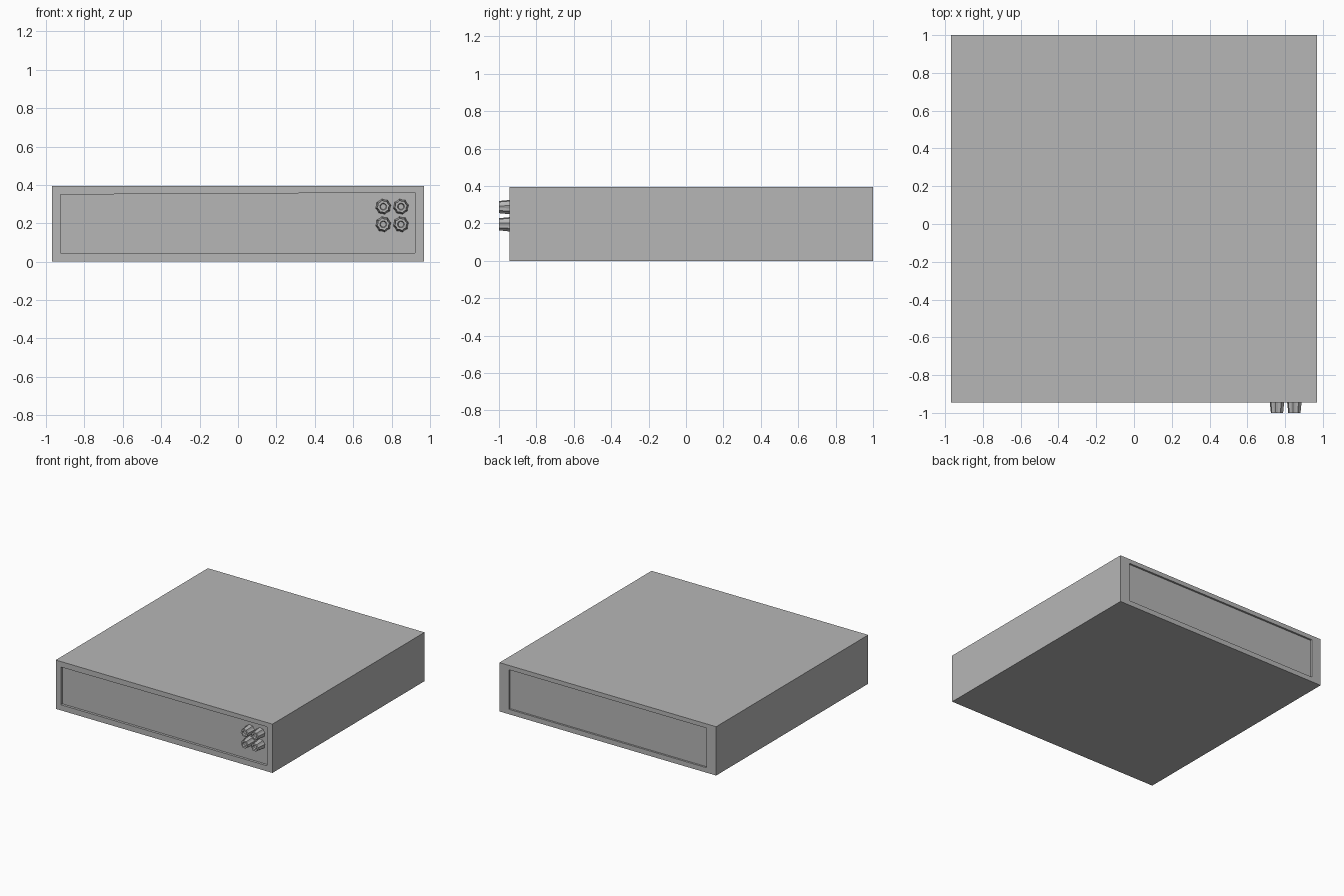
import bpy, bmesh, math
from mathutils import Vector

cube = bpy.data.objects.get("Cube")
if cube:
    bpy.data.objects.remove(cube, do_unlink=True)

grey = bpy.data.materials.new("plain grey")
grey.use_nodes = True
grey.diffuse_color = (0.47, 0.47, 0.47, 1)
grey.node_tree.nodes["Principled BSDF"].inputs["Base Color"].default_value = grey.diffuse_color

HALF_W, FRONT, BACK, TOP = 0.97, -0.945, 1.0, 0.395
RECESS = 0.02


def finish(bm, name):
    bmesh.ops.recalc_face_normals(bm, faces=bm.faces)
    mesh = bpy.data.meshes.new(name)
    bm.to_mesh(mesh)
    bm.free()
    mesh.materials.append(grey)
    obj = bpy.data.objects.new(name, mesh)
    bpy.context.collection.objects.link(obj)
    return obj


def sink_panel(bm, side, left, right, low, high_left, high_right, depth):
    """Inset the front (-1) or back (+1) face to a given outline and push it in."""
    face = next(f for f in bm.faces if f.normal.y * side > 0.9)
    bmesh.ops.inset_individual(bm, faces=[face], thickness=0.03)
    for v in face.verts:
        is_left, is_low = v.co.x < 0, v.co.z < TOP / 2
        v.co.x = left if is_left else right
        v.co.z = low if is_low else (high_left if is_left else high_right)
    inner = bmesh.ops.extrude_discrete_faces(bm, faces=[face])["faces"][0]
    for v in inner.verts:
        v.co.y -= side * depth


# Casing with a shallow panel sunk into the front and the back
bm = bmesh.new()
bmesh.ops.create_cube(bm, size=1)
for v in bm.verts:
    v.co = Vector((v.co.x * 2 * HALF_W,
                   FRONT if v.co.y < 0 else BACK,
                   (v.co.z + 0.5) * TOP))
bm.normal_update()
sink_panel(bm, -1, -0.925, 0.922, 0.045, 0.35, 0.36, RECESS)
bm.normal_update()
sink_panel(bm, 1, -0.885, 0.885, 0.04, 0.36, 0.36, 0.015)
finish(bm, "casing")


def make_knob(name, x, z):
    """Fluted, tapering knob with a dished tip, pointing forward."""
    bm = bmesh.new()
    sides = 16
    base = FRONT + RECESS
    # y, ridge radius, groove radius
    sections = [(base, 0.041, 0.036), (-1.0, 0.033, 0.028),
                (-1.0, 0.018, 0.018), (-0.988, 0.014, 0.014)]
    rings = []
    for y, ridge, groove in sections:
        ring = []
        for i in range(sides):
            a = math.tau * (i + 0.5) / sides
            r = groove if i % 2 else ridge
            ring.append(bm.verts.new((x + r * math.cos(a), y, z + r * math.sin(a))))
        rings.append(ring)
    for a, b in zip(rings, rings[1:]):
        for i in range(sides):
            j = (i + 1) % sides
            bm.faces.new((a[i], a[j], b[j], b[i]))
    bm.faces.new(rings[0])
    bm.faces.new(rings[-1])
    finish(bm, name)


# Two by two cluster of connectors
for row, z in (("lower", 0.195), ("upper", 0.287)):
    for column, x in (("inner", 0.757), ("outer", 0.849)):
        make_knob(f"{row}_{column}_knob", x, z)
